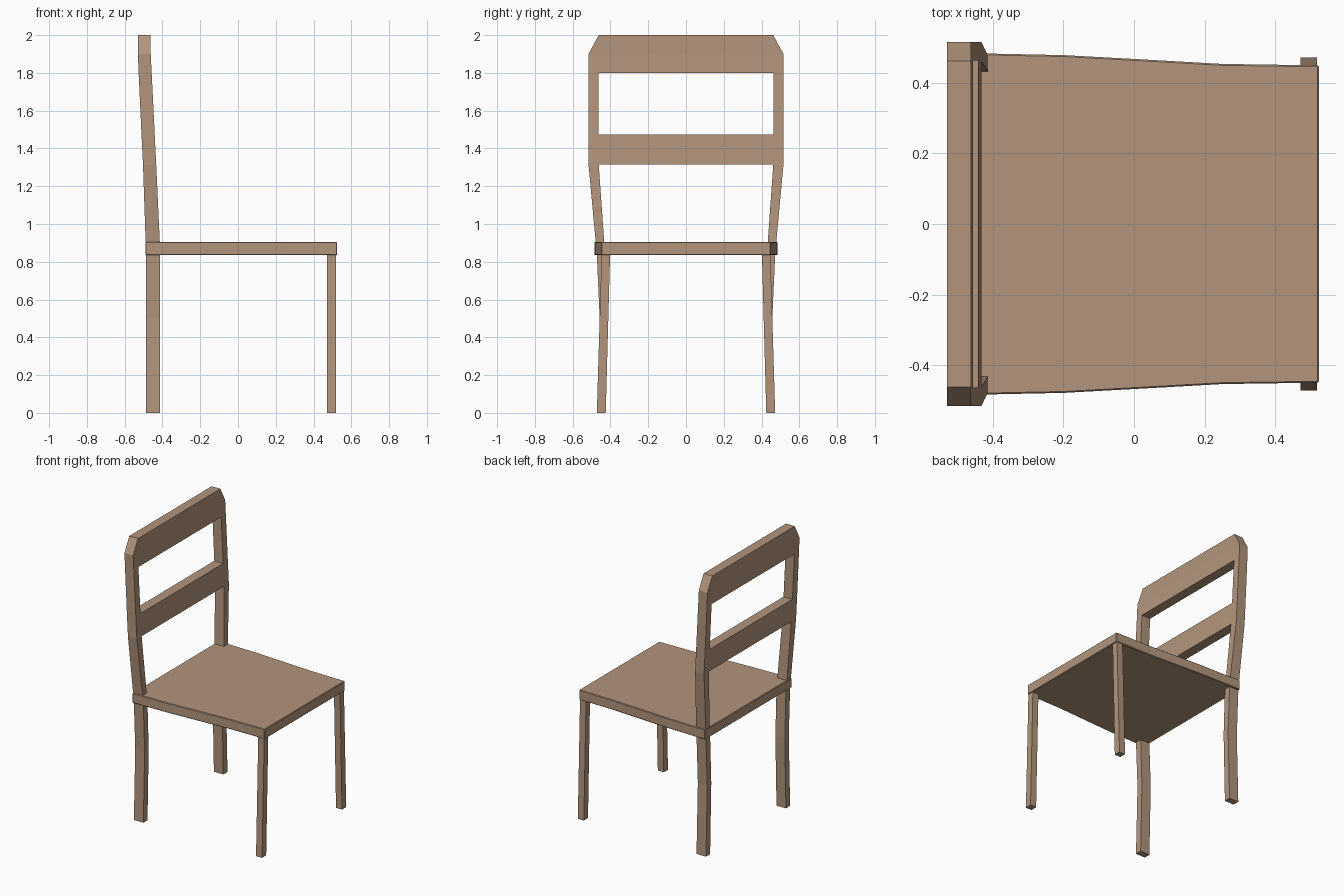
import bpy, bmesh

if "Cube" in bpy.data.objects:
    bpy.data.objects.remove(bpy.data.objects["Cube"])

wood = bpy.data.materials.new("light brown wood")
wood.diffuse_color = (0.445, 0.300, 0.202, 1)
wood.use_nodes = True
wood.node_tree.nodes["Principled BSDF"].inputs["Base Color"].default_value = wood.diffuse_color


def finish(name, bm, mirror=True, bevel=0.0):
    bmesh.ops.remove_doubles(bm, verts=bm.verts, dist=1e-4)
    bmesh.ops.recalc_face_normals(bm, faces=bm.faces)
    me = bpy.data.meshes.new(name)
    bm.to_mesh(me)
    bm.free()
    me.materials.append(wood)
    ob = bpy.data.objects.new(name, me)
    bpy.context.collection.objects.link(ob)
    if mirror:
        m = ob.modifiers.new("mirror", 'MIRROR')
        m.use_axis = (False, True, False)
    if bevel:
        b = ob.modifiers.new("bevel", 'BEVEL')
        b.width = bevel
        b.segments = 1
    return ob


def leg(name, sections):
    """Rectangular loft; each section is z, x0, x1, y0, y1."""
    bm = bmesh.new()
    rings = [[bm.verts.new(p) for p in ((x0, y0, z), (x1, y0, z), (x1, y1, z), (x0, y1, z))]
             for z, x0, x1, y0, y1 in sections]
    for a, b in zip(rings, rings[1:]):
        for i in range(4):
            j = (i + 1) % 4
            bm.faces.new((a[i], a[j], b[j], b[i]))
    bm.faces.new(rings[0])
    bm.faces.new(rings[-1])
    return finish(name, bm)


leg("front_leg", [(0, 0.472, 0.519, 0.425, 0.472), (0.836, 0.472, 0.519, 0.402, 0.447)])
leg("back_leg", [(0, -0.487, -0.413, 0.425, 0.472),
                 (0.5, -0.487, -0.413, 0.412, 0.457),
                 (0.836, -0.487, -0.413, 0.425, 0.472)])

# Seat: tapered outline, wider at the back
side = [(-0.49, 0.485), (-0.2, 0.479), (0.02, 0.467), (0.25, 0.454), (0.525, 0.45)]
bm = bmesh.new()
outline = side + [(x, -y) for x, y in reversed(side)]
f = bm.faces.new([bm.verts.new((x, y, 0.835)) for x, y in outline])
ext = bmesh.ops.extrude_face_region(bm, geom=[f])
bmesh.ops.translate(bm, vec=(0, 0, 0.07),
                    verts=[v for v in ext["geom"] if isinstance(v, bmesh.types.BMVert)])
finish("seat", bm, mirror=False, bevel=0.004)

# Backrest: half of a flat frame (z, inner y, outer y), thickened and raked backwards
levels = [(0.905, 0.433, 0.478), (1.315, 0.462, 0.516), (1.475, 0.464, 0.516),
          (1.8, 0.464, 0.516), (1.9, 0.464, 0.516), (2.0, 0.462, 0.462)]
rail_bands = (1, 3, 4)
rake = [(0.905, -0.489, -0.414), (1.315, -0.503, -0.433), (1.475, -0.511, -0.441),
        (1.8, -0.526, -0.457), (1.9, -0.53, -0.462), (2.0, -0.53, -0.462)]
bounds = {z: (a, b) for z, a, b in rake}

bm = bmesh.new()


def panel(points):
    bm.faces.new([bm.verts.new((0, y, z)) for y, z in points])


for i, ((z0, a0, b0), (z1, a1, b1)) in enumerate(zip(levels, levels[1:])):
    post = [(a0, z0), (b0, z0), (b1, z1)]
    if b1 > a1:
        post.append((a1, z1))
    panel(post)
    if i in rail_bands:
        panel([(0, z0), (a0, z0), (a1, z1), (0, z1)])
bmesh.ops.remove_doubles(bm, verts=bm.verts, dist=1e-4)
ext = bmesh.ops.extrude_face_region(bm, geom=bm.faces[:], use_keep_orig=True)
front = {v for v in ext["geom"] if isinstance(v, bmesh.types.BMVert)}
for v in bm.verts:
    z = min(bounds, key=lambda k: abs(k - v.co.z))
    v.co.x = bounds[z][1 if v in front else 0]
# Open the centre plane so the mirrored halves join
bmesh.ops.delete(bm, geom=[f for f in bm.faces if all(abs(v.co.y) < 1e-5 for v in f.verts)],
                 context='FACES')
finish("backrest_frame", bm)
